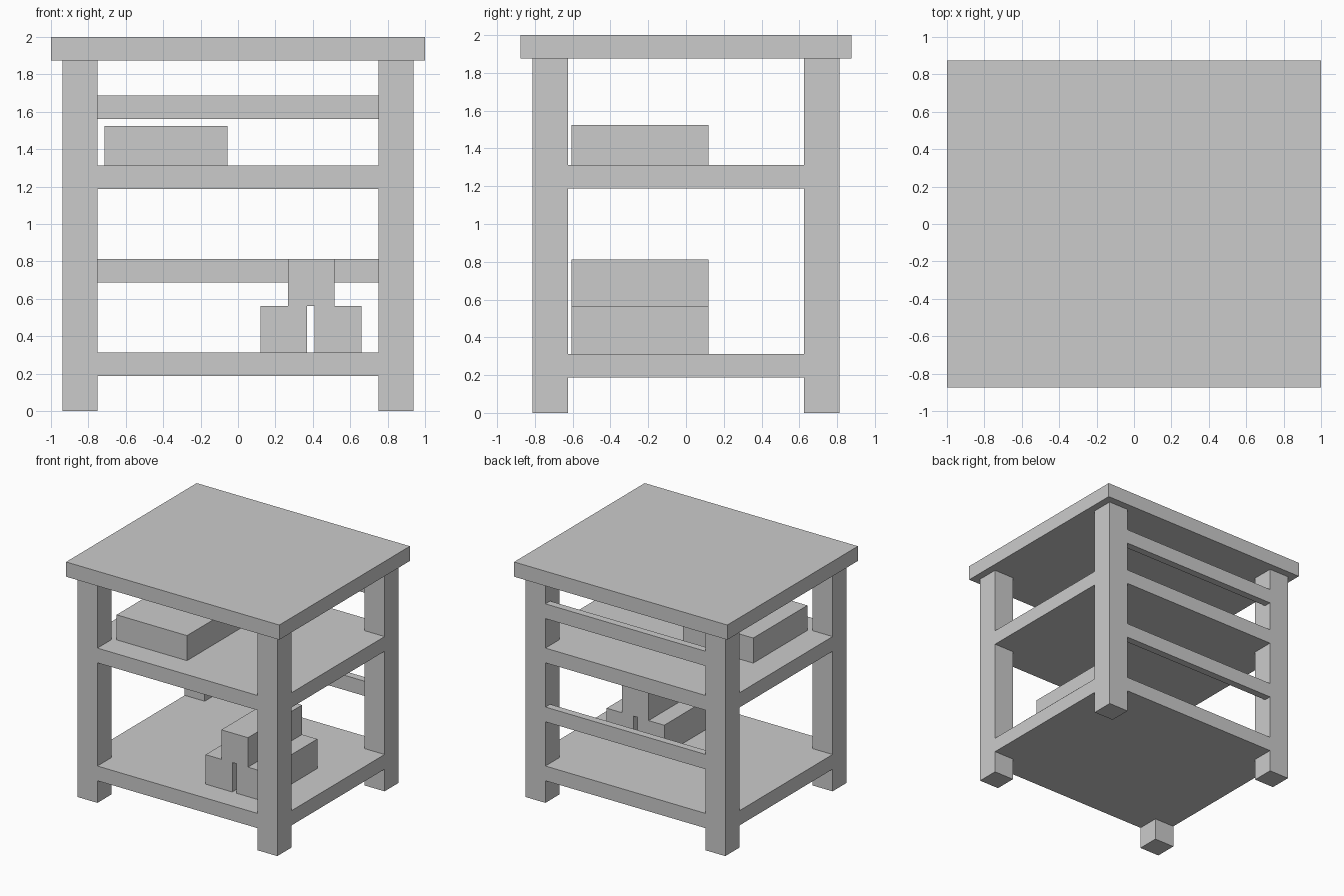
import bpy, bmesh

if "Cube" in bpy.data.objects:
    bpy.data.objects.remove(bpy.data.objects["Cube"])


def finish(name, bm):
    bmesh.ops.recalc_face_normals(bm, faces=bm.faces)
    mesh = bpy.data.meshes.new(name)
    bm.to_mesh(mesh)
    bm.free()
    obj = bpy.data.objects.new(name, mesh)
    bpy.context.collection.objects.link(obj)
    return obj


def box(name, x, y, z):
    """Box from (min, max) ranges on each axis."""
    bm = bmesh.new()
    bmesh.ops.create_cube(bm, size=1)
    for v in bm.verts:
        v.co = [r[0] if c < 0 else r[1] for c, r in zip(v.co, (x, y, z))]
    return finish(name, bm)


# Leg outer and inner faces
XO, XI = 0.9375, 0.75
YO, YI = 0.8125, 0.625


def shelf(name, z0, z1):
    """Board notched at its corners to fit between the legs."""
    quarter = [(XO, YI), (XI, YI), (XI, YO)]
    outline = []
    for sx, sy in ((1, 1), (-1, 1), (-1, -1), (1, -1)):
        pts = [(sx * x, sy * y) for x, y in quarter]
        outline += pts if sx * sy > 0 else pts[::-1]
    bm = bmesh.new()
    face = bm.faces.new([bm.verts.new((x, y, z0)) for x, y in outline])
    ext = bmesh.ops.extrude_face_region(bm, geom=[face], use_keep_orig=True)
    top = [g for g in ext["geom"] if isinstance(g, bmesh.types.BMVert)]
    bmesh.ops.translate(bm, verts=top, vec=(0, 0, z1 - z0))
    return finish(name, bm)


# Table top
box("table_top", (-1, 1), (-0.875, 0.875), (1.875, 2))

# Four legs
for side, sx in (("left", -1), ("right", 1)):
    for end, sy in (("front", -1), ("back", 1)):
        box(f"{end}_{side}_leg", sorted((sx * XI, sx * XO)),
            sorted((sy * YI, sy * YO)), (0, 1.875))

# Shelves
shelf("lower_shelf", 0.1875, 0.3125)
shelf("upper_shelf", 1.1875, 1.3125)

# Back rails
for name, z in (("lower_back_rail", 0.6875), ("upper_back_rail", 1.5625)):
    box(name, (-XI, XI), (0.75, YO), (z, z + 0.125))

# Flat box on the upper shelf
depth = (-0.605, 0.12)
box("flat_box", (-0.715, -0.055), depth, (1.3125, 1.525))

# Stack of three blocks on the lower shelf
for name, x, z in (("left_block", 0.12, 0.3125),
                   ("right_block", 0.41, 0.3125),
                   ("top_block", 0.267, 0.5625)):
    box(name, (x, x + 0.25), depth, (z, z + 0.25))
